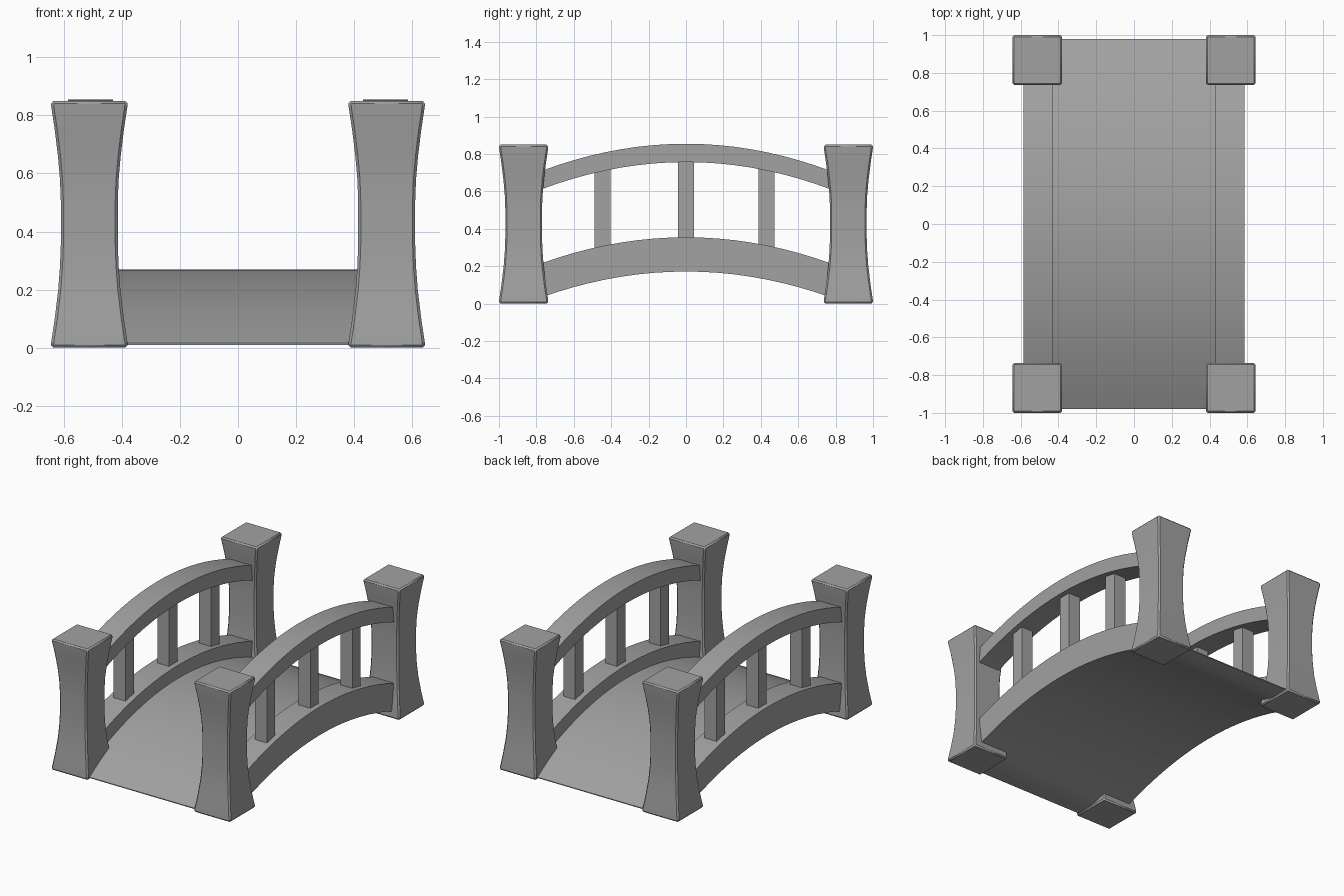
import bpy, bmesh, math

if "Cube" in bpy.data.objects:
    bpy.data.objects.remove(bpy.data.objects["Cube"], do_unlink=True)

stone = bpy.data.materials.new("stone_grey")
stone.use_nodes = True
GREY = (0.36, 0.36, 0.36, 1)
stone.diffuse_color = GREY
stone.node_tree.nodes["Principled BSDF"].inputs["Base Color"].default_value = GREY

POST_X, POST_Y, SIDE_X = 0.512, 0.868, 0.508


def finish(name, bm):
    bmesh.ops.recalc_face_normals(bm, faces=bm.faces)
    mesh = bpy.data.meshes.new(name)
    bm.to_mesh(mesh)
    bm.free()
    mesh.materials.append(stone)
    obj = bpy.data.objects.new(name, mesh)
    bpy.context.collection.objects.link(obj)
    bpy.ops.object.select_all(action="DESELECT")
    obj.select_set(True)
    bpy.context.view_layer.objects.active = obj
    bpy.ops.object.shade_smooth_by_angle(angle=math.radians(30))
    return obj


def arch(y, crown, drop):
    """Height of a shallow arch that falls by drop at y = 0.75."""
    return crown - drop * (y / 0.75) ** 2


def arched_beam(name, x, width, reach, top, bottom, steps=20):
    """Sweep a rectangular section along y between two height functions."""
    bm = bmesh.new()
    rings = []
    for i in range(steps + 1):
        y = reach * (2 * i / steps - 1)
        corners = [(-1, bottom), (1, bottom), (1, top), (-1, top)]
        rings.append([bm.verts.new((x + s * width / 2, y, f(y))) for s, f in corners])
    for a, b in zip(rings, rings[1:]):
        for k in range(4):
            n = (k + 1) % 4
            bm.faces.new((a[k], a[n], b[n], b[k]))
    bm.faces.new(rings[0])
    bm.faces.new(rings[-1])
    return finish(name, bm)


def flared_post(name, x, y):
    """Square post with a narrow waist and softened edges."""
    profile = [(0.0, 0.132), (0.02, 0.131), (0.1, 0.119), (0.2, 0.107), (0.28, 0.101),
               (0.36, 0.098), (0.5, 0.098), (0.58, 0.101), (0.66, 0.108),
               (0.75, 0.119), (0.83, 0.131), (0.85, 0.132)]
    bm = bmesh.new()
    rings = [[bm.verts.new((x + sx * h, y + sy * h, z))
              for sx, sy in ((-1, -1), (1, -1), (1, 1), (-1, 1))] for z, h in profile]
    for a, b in zip(rings, rings[1:]):
        for k in range(4):
            n = (k + 1) % 4
            bm.faces.new((a[k], a[n], b[n], b[k]))
    bm.faces.new(rings[0])
    bm.faces.new(rings[-1])
    post = finish(name, bm)
    bevel = post.modifiers.new("soft_edges", "BEVEL")
    bevel.width = 0.009
    bevel.segments = 1
    bevel.limit_method = "ANGLE"
    bevel.angle_limit = math.radians(40)


def baluster(name, x, y, low, high):
    bm = bmesh.new()
    bmesh.ops.create_cube(bm, size=1)
    for v in bm.verts:
        v.co.x = x + v.co.x * 0.085
        v.co.y = y + v.co.y * 0.085
        v.co.z = (low + high) / 2 + v.co.z * (high - low)
    finish(name, bm)


def underside(y):
    return max(arch(y, 0.172, 0.13), 0.01)


# Walkway, tapering to thin ends at the ground
arched_beam("deck", 0, 0.9, 0.98, lambda y: arch(y, 0.27, 0.149), underside, 32)

for side, sx in (("left", 1), ("right", -1)):
    # Kerb and handrail, ending inside the posts
    arched_beam(side + "_kerb", sx * SIDE_X, 0.155, 0.86,
                lambda y: arch(y, 0.355, 0.131), underside)
    arched_beam(side + "_handrail", sx * SIDE_X, 0.155, 0.86,
                lambda y: arch(y, 0.855, 0.137), lambda y: arch(y, 0.757, 0.137))
    # Uprights between kerb and handrail
    for label, y in (("front", -0.447), ("middle", 0), ("back", 0.43)):
        baluster(f"{side}_{label}_baluster", sx * SIDE_X, y,
                 arch(y, 0.3, 0.131), arch(y, 0.8, 0.137))
    # Corner posts
    for label, sy in (("front", -1), ("back", 1)):
        flared_post(f"{side}_{label}_post", sx * POST_X, sy * POST_Y)
